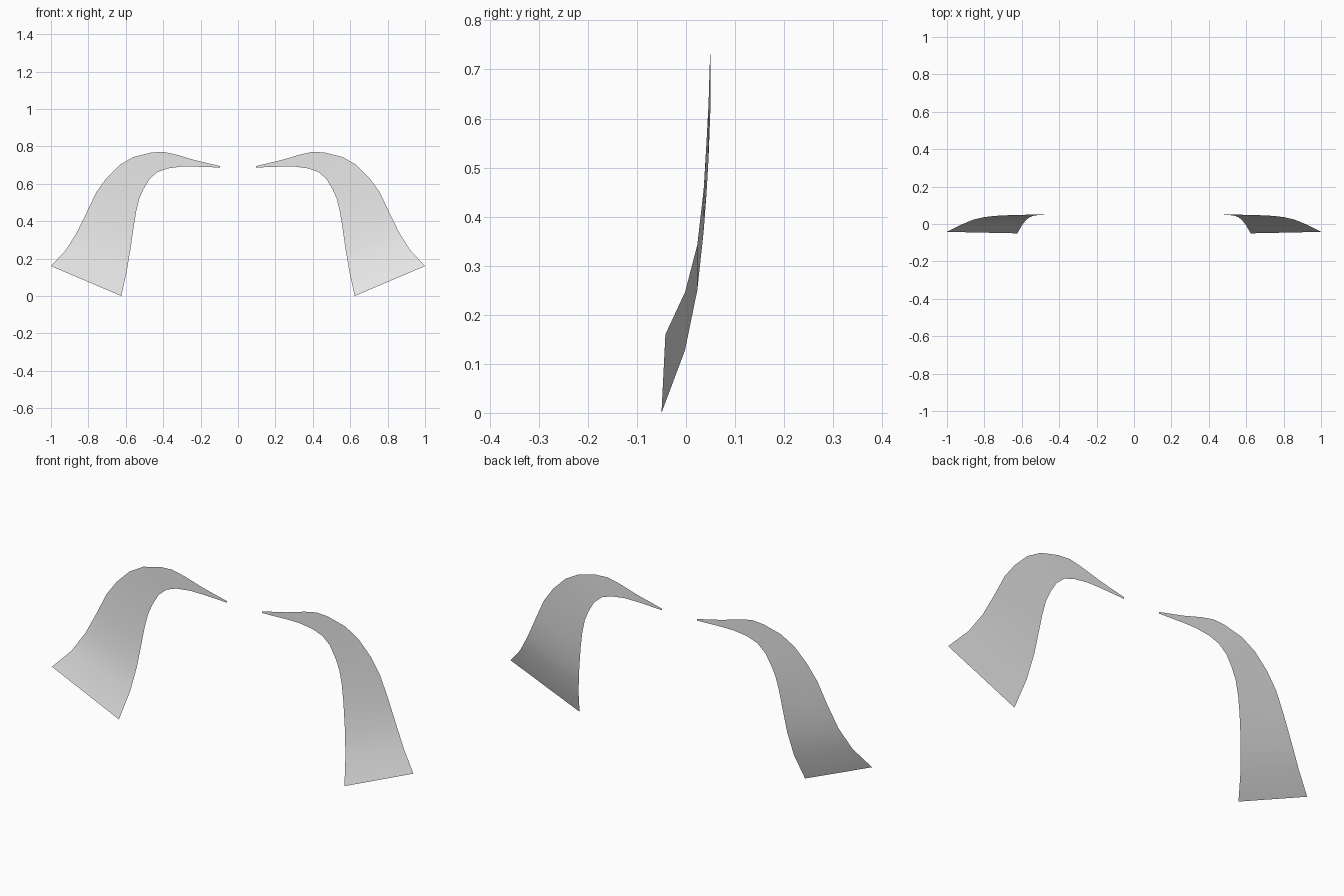
import bpy
import bmesh
from mathutils import Vector

# Remove the default cube
default_cube = bpy.data.objects.get("Cube")
if default_cube:
    bpy.data.objects.remove(default_cube, do_unlink=True)

# Plain light grey for both ribbons
GREY = (0.8, 0.8, 0.8, 1.0)
grey = bpy.data.materials.new("light_grey")
grey.use_nodes = True
grey.diffuse_color = GREY
grey.node_tree.nodes["Principled BSDF"].inputs["Base Color"].default_value = GREY

# Ribbon stations from the wide foot to the narrow tip:
# outer x, outer z, inner x, inner z, depth y
STATIONS = [
    (1.0, .16, .624, 0, -.046),
    (.92, .246, .596, .128, -.002),
    (.86, .342, .575, .25, .023),
    (.805, .455, .558, .37, .036),
    (.757, .556, .545, .45, .042),
    (.703, .631, .528, .52, .046),
    (.634, .7, .505, .572, .048),
    (.559, .743, .473, .626, .05),
    (.463, .767, .43, .663, .05),
    (.4, .771, .377, .682, .05),
    (.334, .757, .302, .692, .05),
    (.233, .727, .233, .692, .05),
    (.097, .695, .097, .687, .05),
]
FOOT_TWIST = .004   # the foot's inner corner sits slightly further forward
ACROSS = 3          # strips across the ribbon width


def build_ribbon(name, side):
    """Loft a thin curved sheet between its outer and inner edges."""
    bm = bmesh.new()
    rows = []
    for index, (outer_x, outer_z, inner_x, inner_z, depth) in enumerate(STATIONS):
        twist = FOOT_TWIST if index == 0 else 0
        outer = Vector((side * outer_x, depth + twist, outer_z))
        inner = Vector((side * inner_x, depth - twist, inner_z))
        rows.append([bm.verts.new(outer.lerp(inner, step / ACROSS))
                     for step in range(ACROSS + 1)])

    # Join neighbouring stations, front side facing forward
    for lower, upper in zip(rows, rows[1:]):
        for step in range(ACROSS):
            corners = [lower[step], upper[step], upper[step + 1], lower[step + 1]]
            if side < 0:
                corners.reverse()
            face = bm.faces.new(corners)
            face.smooth = True

    mesh = bpy.data.meshes.new(name)
    bm.to_mesh(mesh)
    bm.free()
    mesh.materials.append(grey)
    ribbon = bpy.data.objects.new(name, mesh)
    bpy.context.scene.collection.objects.link(ribbon)
    return ribbon


# Matching pair of curved ribbons
for name, side in (("left_ribbon", 1), ("right_ribbon", -1)):
    build_ribbon(name, side)
